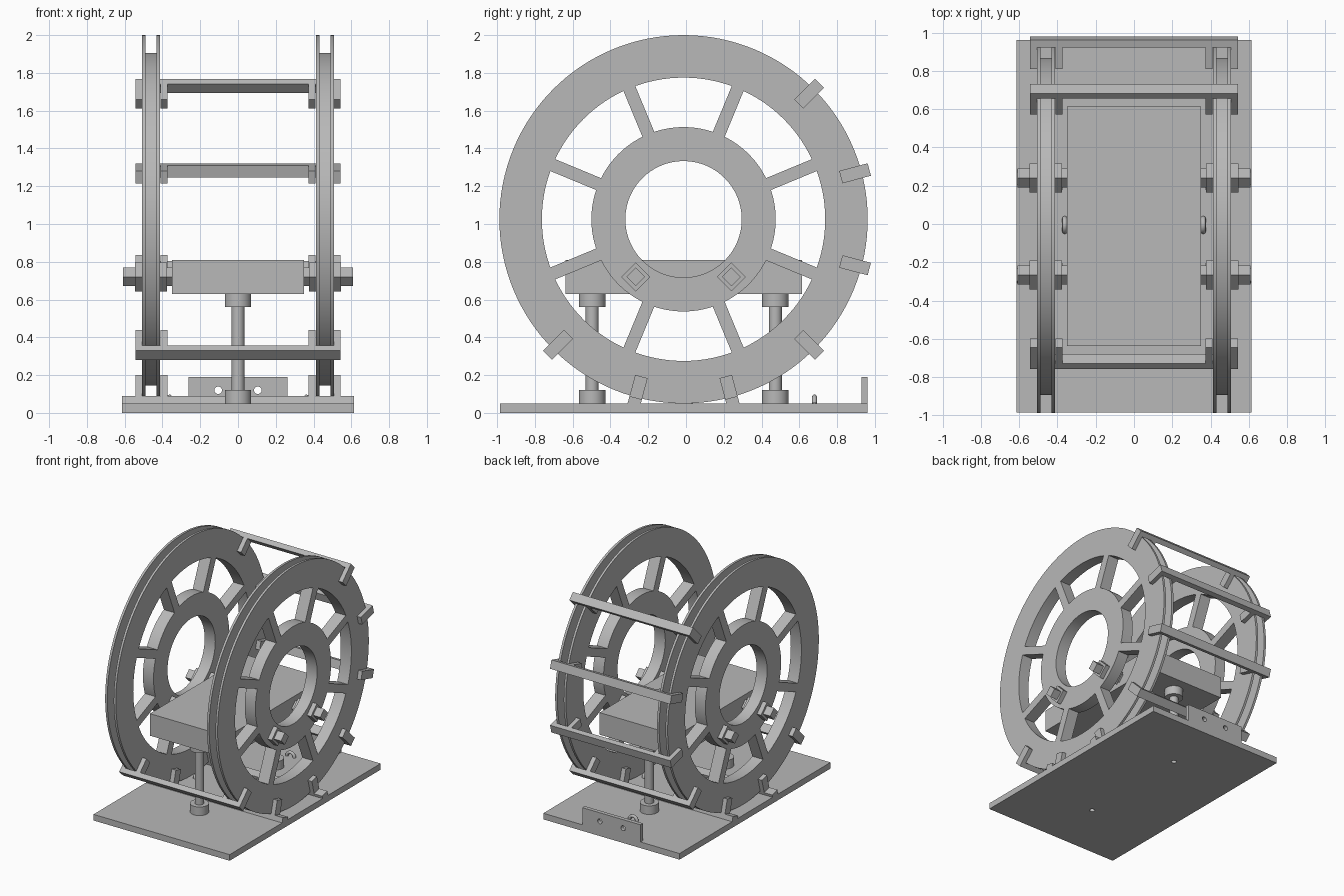
import bpy, bmesh, math
from mathutils import Matrix, Vector

cube = bpy.data.objects.get("Cube")
if cube:
    bpy.data.objects.remove(cube)

GREY = (0.48, 0.48, 0.48, 1)
grey = bpy.data.materials.new("plain grey")
grey.use_nodes = True
grey.diffuse_color = GREY
grey.node_tree.nodes["Principled BSDF"].inputs["Base Color"].default_value = GREY

YC, ZC = -0.013, 1.025          # wheel axis
WHEEL_X, HALF_W = 0.46, 0.048   # wheel centre and half width
HUB = Matrix.Translation((0, YC, ZC))


def finish(name, bm, smooth=True):
    bmesh.ops.recalc_face_normals(bm, faces=bm.faces)
    mesh = bpy.data.meshes.new(name)
    bm.to_mesh(mesh)
    bm.free()
    mesh.materials.append(grey)
    ob = bpy.data.objects.new(name, mesh)
    bpy.context.collection.objects.link(ob)
    if smooth:
        bpy.ops.object.select_all(action='DESELECT')
        ob.select_set(True)
        bpy.context.view_layer.objects.active = ob
        bpy.ops.object.shade_smooth_by_angle(angle=math.radians(30))
    return ob


def add_box(bm, low, high, matrix=Matrix()):
    low, high = Vector(low), Vector(high)
    size = Matrix.Diagonal((*(high - low), 1))
    bmesh.ops.create_cube(bm, size=1, matrix=matrix @ Matrix.Translation((low + high) / 2) @ size)


def add_cylinder(bm, r, z0, z1, matrix=Matrix(), sides=48):
    bmesh.ops.create_cone(bm, cap_ends=True, segments=sides, radius1=r, radius2=r, depth=z1 - z0,
                          matrix=matrix @ Matrix.Translation((0, 0, (z0 + z1) / 2)))


def add_ring(bm, profile, x, sides=128):
    """Revolve a closed (x offset, radius) profile around the wheel axis."""
    loops = []
    for i in range(sides):
        a = math.tau * i / sides
        loops.append([bm.verts.new((x + dx, YC + r * math.cos(a), ZC + r * math.sin(a)))
                      for dx, r in profile])
    n = len(profile)
    for i in range(sides):
        a, b = loops[i], loops[(i + 1) % sides]
        for j in range(n):
            k = (j + 1) % n
            bm.faces.new((a[j], a[k], b[k], b[j]))


def cut(ob, bm):
    cutter = finish(ob.name + "_cutter", bm, False)
    cutter.hide_render = True
    cutter.hide_viewport = True
    mod = ob.modifiers.new("holes", 'BOOLEAN')
    mod.object = cutter
    mod.solver = 'EXACT'


def radial(degrees):
    """Frame on the wheel axis whose local y points outward."""
    return HUB @ Matrix.Rotation(math.radians(degrees), 4, 'X')


# Base plate with two screw holes underneath
COLUMNS = (-0.497, 0.473)
bm = bmesh.new()
add_box(bm, (-0.615, -0.986, 0), (0.615, 0.962, 0.05))
base = finish("base_plate", bm, False)
bm = bmesh.new()
for y in COLUMNS:
    add_cylinder(bm, 0.02, -0.02, 0.045, Matrix.Translation((0, y, 0)), 24)
cut(base, bm)

# Upright plate at the back with two holes
bm = bmesh.new()
add_box(bm, (-0.263, 0.93, 0.05), (0.263, 0.962, 0.19))
back = finish("back_plate", bm, False)
bm = bmesh.new()
for x in (-0.105, 0.105):
    turn = Matrix.Translation((x, 0.945, 0.12)) @ Matrix.Rotation(math.pi / 2, 4, 'X')
    add_cylinder(bm, 0.02, -0.1, 0.1, turn, 24)
cut(back, bm)

# Wheels: grooved rim, hub ring and eight spokes
w, g = HALF_W, 0.029
rim = [(-w, 0.75), (w, 0.75), (w, 0.975), (g, 0.975), (g, 0.88),
       (-g, 0.88), (-g, 0.975), (-w, 0.975)]
hub = [(-w, 0.308), (w, 0.308), (w, 0.488), (-w, 0.488)]
for side, x in (("right", -WHEEL_X), ("left", WHEEL_X)):
    bm = bmesh.new()
    add_ring(bm, rim, x)
    finish(side + "_wheel_rim", bm)
    bm = bmesh.new()
    add_ring(bm, hub, x)
    finish(side + "_wheel_hub", bm)
    bm = bmesh.new()
    for i in range(8):
        add_box(bm, (x - w, 0.48, -0.034), (x + w, 0.755, 0.034), radial(22.5 + 45 * i))
    finish(side + "_wheel_spokes", bm, False)

    # Diamond-set square pegs through the hub
    for place, y in (("front", -0.266), ("back", 0.24)):
        bm = bmesh.new()
        turn = Matrix.Translation((x, y, 0.72)) @ Matrix.Rotation(math.pi / 4, 4, 'X')
        for half_x, half in ((0.085, 0.054), (0.15, 0.035)):
            reach = min(half_x, 0.155)
            inner = 0.11 if half_x > 0.1 else 0.085
            out, inn = (reach, inner) if x > 0 else (inner, reach)
            add_box(bm, (-inn, -half, -half), (out, half, half), turn)
        finish(f"{side}_{place}_peg", bm, False)

# Cross bars with prongs that clasp both rims; the lowest two sit on the base
for i in range(7):
    angle = 45 - 30 * i
    reach = 0.615 if angle in (-75, -105) else 0.543
    bm = bmesh.new()
    add_box(bm, (-reach, 0.978, -0.034), (reach, 1.018, 0.034), radial(angle))
    for s in (-1, 1):
        for a, b in ((0.373, 0.41), (0.508, 0.543)):
            add_box(bm, (min(s * a, s * b), 0.862, -0.034),
                    (max(s * a, s * b), 1.0, 0.034), radial(angle))
    finish(f"cross_bar_{i + 1}", bm, False)

# Platform and its two columns
bm = bmesh.new()
add_box(bm, (-0.35, -0.637, 0.63), (0.35, 0.615, 0.81))
finish("platform", bm, False)
for name, y in zip(("front_column", "back_column"), COLUMNS):
    bm = bmesh.new()
    for r, z0, z1 in ((0.07, 0.05, 0.12), (0.034, 0.12, 0.56), (0.07, 0.56, 0.63)):
        add_cylinder(bm, r, z0, z1, Matrix.Translation((0, y, 0)))
    finish(name, bm)

# Small wire loops standing on the base
for name, x, y, along_x in (("back_loop", 0, 0.68, True),
                            ("right_loop", -0.362, -0.005, False),
                            ("left_loop", 0.362, -0.005, False)):
    curve = bpy.data.curves.new(name, 'CURVE')
    curve.dimensions = '3D'
    curve.bevel_depth = 0.013
    curve.bevel_resolution = 3
    spline = curve.splines.new('POLY')
    spline.points.add(12)
    for i, p in enumerate(spline.points):
        a = math.pi * i / 12
        d, z = 0.034 * math.cos(a), 0.05 + 0.034 * math.sin(a)
        p.co = (x + d, y, z, 1) if along_x else (x, y + d, z, 1)
    curve.materials.append(grey)
    bpy.context.collection.objects.link(bpy.data.objects.new(name, curve))
